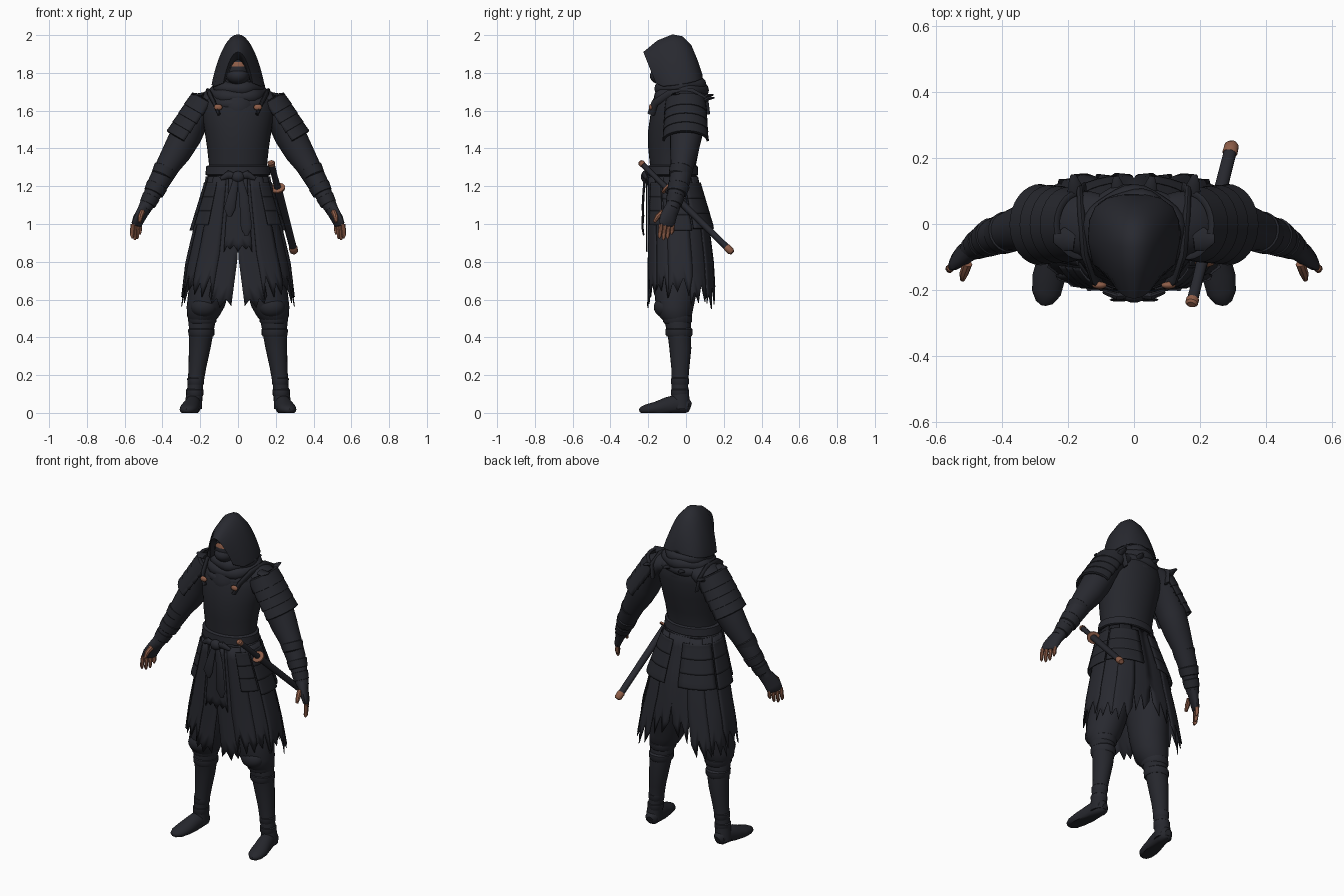
import bpy, bmesh, math, random
from mathutils import Vector

random.seed(4)
if "Cube" in bpy.data.objects:
    bpy.data.objects.remove(bpy.data.objects["Cube"])


def material(name, rgb):
    m = bpy.data.materials.new(name)
    m.use_nodes = True
    m.diffuse_color = (*rgb, 1)
    m.node_tree.nodes["Principled BSDF"].inputs["Base Color"].default_value = (*rgb, 1)
    return m


CLOTH = material("dark cloth", (.021, .022, .029))
ARMOUR = material("dark armour", (.019, .02, .026))
SKIN = material("copper skin", (.27, .11, .065))


def finish(name, bm, mat, mirror=False, thick=0):
    bmesh.ops.recalc_face_normals(bm, faces=bm.faces)
    me = bpy.data.meshes.new(name)
    bm.to_mesh(me)
    bm.free()
    me.materials.append(mat)
    me.shade_smooth()
    me.set_sharp_from_angle(angle=.7)
    ob = bpy.data.objects.new(name, me)
    bpy.context.collection.objects.link(ob)
    if thick:
        s = ob.modifiers.new("thickness", "SOLIDIFY")
        s.thickness, s.offset = thick, 0
    if mirror:
        ob.modifiers.new("mirror", "MIRROR")
    return ob


def skin_rows(bm, rows, closed):
    """Bridge equal rows of points with quads."""
    vs = [[bm.verts.new(p) for p in r] for r in rows]
    n = len(vs[0])
    for a, b in zip(vs, vs[1:]):
        for i in range(n if closed else n - 1):
            j = (i + 1) % n
            bm.faces.new((a[i], a[j], b[j], b[i]))
    return vs


def sweep(name, pts, mat, n=20, ref=None, mirror=False, floor=False):
    """Tube through (x, y, z, rx, ry); horizontal rings unless ref is given."""
    rows = []
    for k, p in enumerate(pts):
        c = Vector(p[:3])
        t = Vector((0, 0, 1))
        if ref:
            t = (Vector(pts[min(k + 1, len(pts) - 1)][:3]) - Vector(pts[max(k - 1, 0)][:3])).normalized()
        u = t.cross(Vector(ref or (0, 1, 0))).normalized()
        v = u.cross(t)
        ring = [c + u * p[3] * math.cos(q) + v * p[4] * math.sin(q)
                for q in (math.tau * i / n for i in range(n))]
        if floor:
            for w in ring:
                w.z = max(w.z, 0)
        rows.append(ring)
    bm = bmesh.new()
    vs = skin_rows(bm, rows, True)
    bm.faces.new(vs[0])
    bm.faces.new(vs[-1])
    return finish(name, bm, mat, mirror)


def blob(name, loc, size, mat, mirror=False):
    bm = bmesh.new()
    bmesh.ops.create_uvsphere(bm, u_segments=24, v_segments=24, radius=1)
    for v in bm.verts:
        v.co = Vector(a * b + c for a, b, c in zip(v.co, size, loc))
    return finish(name, bm, mat, mirror)


def body_loft(name, rows, mat):
    """Loft from (z, half width, front y, back y)."""
    return sweep(name, [(0, (f + b) / 2, z, w, (b - f) / 2) for z, w, f, b in rows], mat, 32)


# torso, belt and collar
body_loft("torso", [(1.16, .16, -.19, .055), (1.3, .152, -.19, .05), (1.4, .163, -.2, .07),
                    (1.5, .178, -.2, .095), (1.6, .195, -.185, .11), (1.66, .185, -.165, .11),
                    (1.7, .145, -.14, .095), (1.76, .08, -.11, .06)], ARMOUR)
for i, z in enumerate((1.2, 1.255)):
    body_loft("belt_wrap", [(z, .16, -.19, .055), (z + .006, .173, -.206, .065),
                            (z + .05, .168, -.204, .062), (z + .058, .15, -.19, .05)], CLOTH)
body_loft("neck_drape", [(1.6, .11, -.185, .1), (1.63, .13, -.188, .112), (1.68, .125, -.165, .1),
                         (1.73, .11, -.14, .09), (1.77, .09, -.12, .075)], CLOTH)


def fold(name, z, rx, ry, r, tilt, cy=-.03):
    bm = bmesh.new()
    rows = []
    for i in range(33):
        q = math.tau * i / 32
        rr = r * (1 + .15 * math.sin(5 * q + z * 40))
        rows.append([Vector(((rx + rr * math.cos(p)) * math.sin(q), cy - (ry + rr * math.cos(p)) * math.cos(q),
                             z - tilt * math.cos(q) + rr * math.sin(p)))
                     for p in (math.tau * k / 12 for k in range(12))])
    skin_rows(bm, rows, True)
    bmesh.ops.remove_doubles(bm, verts=bm.verts, dist=1e-5)
    finish(name, bm, CLOTH)


fold("cowl_upper_fold", 1.728, .102, .1, .036, .012)
fold("cowl_middle_fold", 1.69, .122, .11, .036, .018)
fold("cowl_lower_fold", 1.652, .145, .12, .03, .02)

# hood: arches from the face opening to the nape (top y, top z, half width, bottom y, bottom z)
arches = [(-.185, 1.872, .062, -.14, 1.765), (-.222, 1.91, .078, -.155, 1.745), (-.15, 1.968, .122, -.12, 1.728),
          (-.07, 2.0, .136, -.05, 1.735), (-.02, 1.99, .132, .01, 1.745), (.025, 1.945, .115, .05, 1.755),
          (.06, 1.86, .08, .075, 1.765), (.083, 1.79, .035, .085, 1.77), (.085, 1.77, .008, .085, 1.77)]
rows = []
for ty, tz, w, by, bz in arches:
    row = []
    for i in range(25):
        q = (i / 12 - 1) * math.pi / 2
        g = max(math.cos(q), 0) ** 1.75
        row.append(Vector((w * math.sin(q), by + (ty - by) * g, bz + (tz - bz) * g)))
    rows.append(row)
bm = bmesh.new()
skin_rows(bm, rows, False)
finish("hood", bm, CLOTH, thick=.008)

# masked head with a bare strip of skin at the eyes
head = blob("head", (0, -.08, 1.82), (.072, .1, .1), CLOTH)
head.data.materials.append(SKIN)
for f in head.data.polygons:
    if 1.83 < f.center.z < 1.858 and f.center.y < -.12 and abs(f.center.x) > .008:
        f.material_index = 1
blob("face_mask", (0, -.125, 1.784), (.058, .066, .047), CLOTH)

# arms, bracers, gloves
sweep("sleeves", [(.07, -.01, 1.67, .05, .09), (.14, 0, 1.65, .062, .1), (.2, 0, 1.61, .075, .095),
                  (.275, 0, 1.47, .084, .085),
                  (.325, -.01, 1.38, .076, .075), (.37, -.02, 1.31, .064, .062), (.42, -.035, 1.22, .056, .055),
                  (.468, -.06, 1.13, .042, .042), (.495, -.075, 1.08, .035, .036)], CLOTH, 20, (0, 1, 0), True)
for x, y, z, r in ((.38, -.023, 1.3, .064), (.425, -.037, 1.21, .058), (.457, -.054, 1.15, .048)):
    sweep("bracer_bands", [(x, y, z, r - .01, r - .01), (x + .003, y - .001, z - .006, r, r),
                           (x + .022, y - .011, z - .045, r - .005, r - .005),
                           (x + .024, y - .012, z - .05, r - .014, r - .014)], ARMOUR, 20, (0, 1, 0), True)
palm = (-.53, .85, 0)
sweep("gloves", [(.483, -.065, 1.1, .036, .038), (.507, -.085, 1.06, .027, .044), (.529, -.098, 1.02, .022, .048),
                 (.537, -.102, .997, .018, .046), (.538, -.103, .988, .012, .035)], CLOTH, 16, palm, True)
for k in range(4):
    x, y, low = .518 + .013 * k, -.07 - .021 * k, (.945, .922, .915, .925)[k]
    sweep("fingers", [(x, y, 1.0, .011, .011), (x + .003, y - .002, .965, .0125, .012),
                      (x + .003, y - .006, low + .012, .011, .01), (x + .001, y - .008, low, .005, .004)],
          SKIN, 8, palm, True)
sweep("thumbs", [(.505, -.12, 1.065, .015, .015), (.516, -.15, 1.04, .014, .014),
                 (.52, -.168, 1.01, .008, .008)], SKIN, 8, (1, 0, 0), True)

# layered shoulder guards wrapped round the upper arm
axis, out = Vector((.5, 0, -.866)), Vector((.866, 0, .5))


def lame(name, s0, s1, r0, r1, half):
    rows = []
    for s, r in ((s0, r0 - .015), (s0 + .006, r0), (s1, r1), (s1 + .004, r1 - .01)):
        rows.append([Vector((.178, -.002, 1.622)) + axis * s + out * r * math.cos(q)
                     + Vector((0, (r + .014) * math.sin(q), 0))
                     for q in (half * (i / 8 - 1) for i in range(17))])
    bm = bmesh.new()
    skin_rows(bm, rows, False)
    finish(name, bm, ARMOUR, True, .006)


for i in range(4):
    lame("shoulder_guard_lames", -.035 + .056 * i, .04 + .056 * i, .09 + .003 * i, .098 + .003 * i, 1.75 - .06 * i)
sweep("shoulder_crests", [(.18, -.05, 1.685, .012, .03), (.215, -.045, 1.682, .01, .035),
                          (.245, -.045, 1.692, .004, .012)], ARMOUR, 8, (0, 1, 0), True)
sweep("shoulder_straps", [(.1, -.185, 1.58, .02, .008), (.125, -.165, 1.64, .02, .01), (.15, -.09, 1.69, .02, .012),
                          (.16, .03, 1.7, .02, .012), (.165, .1, 1.66, .02, .01),
                          (.15, .108, 1.58, .02, .006)], ARMOUR, 10, (1, 0, 0), True)
blob("strap_buckles", (.105, -.186, 1.618), (.022, .011, .016), SKIN, True)
for x, y, z in ((.18, .12, 1.665), (.05, .115, 1.68)):
    sweep("strap_ends", [(x, y - .03, z - .015, .022, .012), (x, y, z, .02, .01),
                         (x + .005, y + .03, z + .004, .008, .004)], ARMOUR, 8, (0, 0, 1), True)

# skirt surface: z, half width, front y, back y
FLARE = [(1.32, .152, -.195, .05), (1.2, .17, -.2, .07), (1.0, .222, -.2, .12), (.8, .27, -.2, .145),
         (.4, .315, -.205, .17)]


def skirt_point(a, z, off):
    for hi, lo in zip(FLARE, FLARE[1:]):
        if z >= lo[0]:
            break
    t = (hi[0] - z) / (hi[0] - lo[0])
    w, f, b = (hi[k] + (lo[k] - hi[k]) * t for k in (1, 2, 3))
    s, c = math.sin(a), math.cos(a)
    x = (w + off) * abs(s) ** .85 + max(0, .84 - z) * .13 * abs(c)
    return Vector((x, (f + b) / 2 - ((b - f) / 2 + off) * math.copysign(abs(c) ** .85, c), z))


def panel(name, d0, d1, top, bottom, mat, off=0, flare=0, rag=0, cols=8):
    """Skirt piece between two angles in degrees, zero being the front."""
    lows = [bottom + (random.uniform(.2, 1) * rag if i % 2 else -random.uniform(0, .8) * rag)
            for i in range(cols + 1)]
    rows = []
    for j in range(9):
        t = j / 8
        rows.append([skirt_point(math.radians(d0 + (d1 - d0) * i / cols), top + (lows[i] - top) * t,
                                 off + flare * t) for i in range(cols + 1)])
    bm = bmesh.new()
    skin_rows(bm, rows, False)
    finish(name, bm, mat, True, .005)


for i, (d0, d1, low) in enumerate(((0, 22, .58), (18, 48, .66), (44, 76, .66), (72, 106, .66),
                                   (102, 136, .62), (132, 160, .61), (156, 180, .7))):
    panel("ragged_skirt_panels", d0, d1, 1.25, low, CLOTH, .006 * (i % 2), 0, .08, 5)
panel("front_loincloth", 0, 13, 1.24, .87, CLOTH, .01, 0, .03, 4)
for d0, d1, low in ((36, 66, 1.0), (69, 108, .97), (111, 172, .98)):
    step = (1.22 - low) / 3
    for k in range(3):
        panel("hip_plates", d0, d1, 1.22 - step * k, 1.215 - step * (k + 1), ARMOUR, .011 + .004 * k, .005)

# sash knot and hanging ends
blob("sash_knot", (0, -.215, 1.25), (.035, .024, .03), CLOTH)
for s in (-1, 1):
    sweep("sash_loop", [(0, -.215, 1.25, .012, .008), (s * .05, -.22, 1.262, .022, .012),
                        (s * .09, -.205, 1.24, .01, .008)], CLOTH, 10, (0, 1, 0))
    end = .99 - .05 * s
    sweep("sash_end", [(s * .01, -.218, 1.24, .014, .008), (s * .03, -.226, 1.15, .024, .006),
                       (s * .045, -.23, end + .04, .03, .006), (s * .045, -.224, end, .01, .004)],
          CLOTH, 10, (0, 1, 0))

# trousers, boots, knee guards, feet
sweep("trousers", [(.085, -.04, 1.1, .09, .12), (.1, -.04, .9, .1, .135), (.135, -.045, .75, .108, .13),
                   (.155, -.055, .64, .108, .112), (.172, -.06, .56, .1, .1), (.185, -.055, .51, .084, .085),
                   (.19, -.05, .48, .06, .06)], CLOTH, 24, mirror=True)
blob("knee_guards", (.18, -.115, .56), (.07, .055, .055), ARMOUR, True)
sweep("boots", [(.187, -.045, .53, .06, .06), (.19, -.045, .49, .072, .07), (.195, -.036, .42, .064, .062),
                (.203, -.03, .34, .057, .058), (.215, -.03, .24, .047, .048), (.225, -.033, .15, .041, .043),
                (.233, -.03, .08, .044, .048), (.236, -.03, .02, .046, .052)], ARMOUR, 20, mirror=True)
for x, y, z, r in ((.189, -.045, .5, .076), (.194, -.037, .43, .07), (.224, -.032, .17, .045), (.229, -.032, .11, .046)):
    sweep("boot_bands", [(x, y, z - .026, r - .008, r - .006), (x, y, z - .016, r - .001, r + .002),
                         (x, y, z + .012, r, r + .002), (x, y, z + .022, r - .01, r - .008)],
          CLOTH, 20, mirror=True)
sweep("shoes", [(.23, .022, .03, .02, .025), (.232, .008, .035, .037, .04), (.236, -.04, .045, .042, .055),
                (.246, -.1, .033, .045, .05), (.258, -.16, .023, .05, .036), (.266, -.21, .018, .044, .027),
                (.272, -.238, .014, .026, .017), (.273, -.246, .012, .01, .008)],
      ARMOUR, 18, (0, 0, 1), True, True)

# sword hung at the left hip
grip, tip = Vector((.175, -.24, 1.325)), Vector((.298, .243, .85))


def sword_part(name, stops, mat):
    sweep(name, [(*grip.lerp(tip, t), r, r * 1.15) for t, r in stops], mat, 14, (1, 0, 0))


sword_part("sword_pommel", ((-.01, .011), (0, .017), (.025, .017), (.03, .012)), SKIN)
sword_part("sword_grip", ((.025, .015), (.15, .014), (.28, .016)), CLOTH)
sword_part("sword_guard", ((.275, .02), (.278, .035), (.293, .035), (.296, .02)), SKIN)
sword_part("scabbard", ((.295, .019), (.6, .018), (.95, .017)), CLOTH)
sword_part("scabbard_tip", ((.94, .018), (.945, .02), (.99, .019), (1.005, .012)), SKIN)
